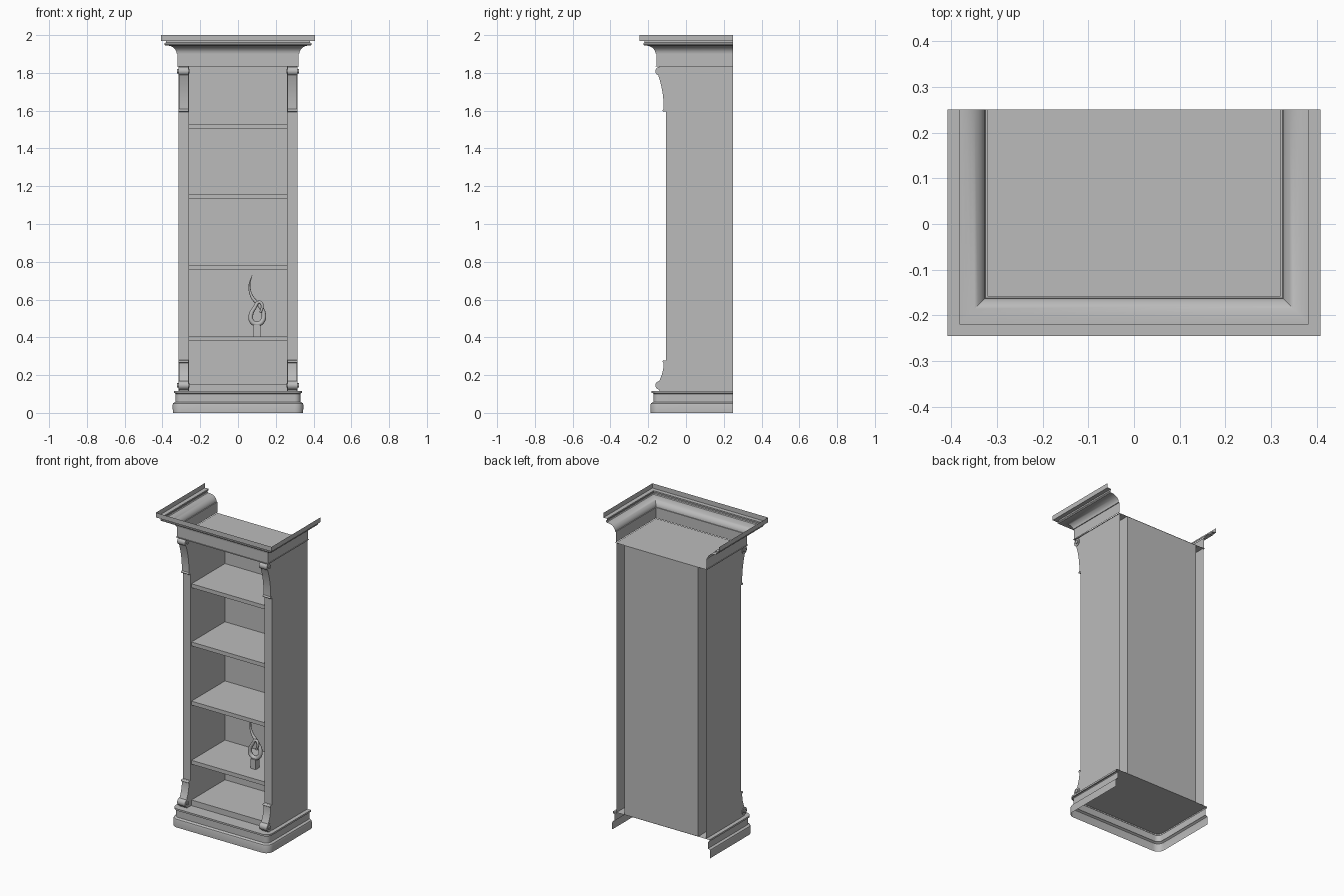
import bpy, bmesh
from math import sin, cos, pi
from mathutils import Vector

if "Cube" in bpy.data.objects:
    bpy.data.objects.remove(bpy.data.objects["Cube"])

GREY = (0.5, 0.5, 0.5, 1)
mat = bpy.data.materials.new("plain grey")
mat.use_nodes = True
mat.diffuse_color = GREY
mat.node_tree.nodes["Principled BSDF"].inputs["Base Color"].default_value = GREY

BACK, FRONT = 0.25, -0.105
SIDE, INNER = 0.315, 0.26
FLOOR, CEILING = 0.116, 1.833


def finish(name, bm, mirror=False, smooth=False):
    me = bpy.data.meshes.new(name)
    bm.to_mesh(me)
    bm.free()
    ob = bpy.data.objects.new(name, me)
    bpy.context.collection.objects.link(ob)
    me.materials.append(mat)
    if mirror:
        ob.modifiers.new("Mirror", 'MIRROR')
    if smooth:
        bpy.ops.object.select_all(action='DESELECT')
        ob.select_set(True)
        bpy.context.view_layer.objects.active = ob
        bpy.ops.object.shade_smooth_by_angle(angle=0.6)
    return ob


def loft(bm, rows):
    """Skin a grid of points."""
    vs = [[bm.verts.new(p) for p in row] for row in rows]
    for a, b in zip(vs, vs[1:]):
        for i in range(len(a) - 1):
            bm.faces.new((a[i], b[i], b[i + 1], a[i + 1]))


def box(bm, x0, x1, y0, y1, z0, z1):
    vs = bmesh.ops.create_cube(bm, size=1)["verts"]
    for v in vs:
        v.co = Vector((x0 if v.co.x < 0 else x1, y0 if v.co.y < 0 else y1,
                       z0 if v.co.z < 0 else z1))


def plate(name, pts):
    bm = bmesh.new()
    bm.faces.new([bm.verts.new(p) for p in pts])
    return finish(name, bm)


def moulding_path(hx, y, radius):
    """Open path round left, front and right: (x, y, normal x, normal y)."""
    right = [(hx, BACK, 1, 0)]
    if radius:
        cx, cy = hx - radius, y + radius
        for i in range(7):
            a = i / 6 * pi / 2
            right.append((cx + radius * cos(a), cy - radius * sin(a), cos(a), -sin(a)))
    else:
        right.append((hx, y, 1, -1))
    return right + [(-x, y, -nx, ny) for x, y, nx, ny in reversed(right)]


def moulding(name, path, profile):
    bm = bmesh.new()
    loft(bm, [[(x + nx * d, y + ny * d, z) for d, z in profile] for x, y, nx, ny in path])
    bmesh.ops.recalc_face_normals(bm, faces=bm.faces)
    # face outwards at the front
    f = min(bm.faces, key=lambda f: f.calc_center_median().y)
    if f.normal.y > 0:
        bmesh.ops.reverse_faces(bm, faces=bm.faces)
    return finish(name, bm, smooth=True)


# Plinth: open-backed shell with stepped, rounded mouldings
plinth_path = moulding_path(0.33, -0.172, 0.03)
moulding("plinth", plinth_path,
         [(0.015, 0), (0.016, 0.042), (0.013, 0.051), (0.006, 0.056), (0, 0.058),
          (0, 0.1), (0.004, 0.104), (0.01, 0.105), (0.01, FLOOR)])
plate("plinth_top", [(x + nx * 0.01, y + ny * 0.01, FLOOR) for x, y, nx, ny in reversed(plinth_path)])

# Crown: frieze, cove and rim, open above and behind
cove = [(0.005 + 0.053 * (1 - cos(i / 8 * pi / 2)), 1.903 + 0.042 * sin(i / 8 * pi / 2))
        for i in range(9)]
crown_path = moulding_path(0.32, -0.157, 0)
moulding("crown", crown_path,
         [(0.004, CEILING), (0.004, 1.837), (0, 1.837), (0, 1.903)] + cove +
         [(0.065, 1.945), (0.069, 1.95), (0.069, 1.957), (0.062, 1.961),
          (0.062, 1.97), (0.088, 1.97), (0.088, 2)])
plate("cabinet_top", [(x, y, CEILING) for x, y, nx, ny in reversed(crown_path)])

# Hollow side walls with front pillars, open at the back
bm = bmesh.new()
plan = [(INNER, BACK), (INNER, FRONT), (SIDE, FRONT), (SIDE, BACK)]
loft(bm, [[(x, y, FLOOR), (x, y, CEILING)] for x, y in plan])
finish("side_walls", bm, mirror=True)

# Back panel
bm = bmesh.new()
box(bm, -INNER, INNER, 0.24, BACK - 0.002, FLOOR, CEILING)
finish("back_panel", bm)

# Shelves, bottom board first
for i, top in enumerate((0.152, 0.405, 0.782, 1.159, 1.53)):
    bm = bmesh.new()
    box(bm, -INNER, INNER, FRONT + 0.008, 0.24, FLOOR if i == 0 else top - 0.025, top)
    finish("bottom_board" if i == 0 else f"shelf_{i}", bm)


def cylinder(bm, y, z, r, x0, x1):
    ring = [(y + r * cos(i * pi / 8), z + r * sin(i * pi / 8)) for i in range(16)]
    prism(bm, ring, x0, x1)


def prism(bm, outline, x0, x1):
    a = [bm.verts.new((x0, y, z)) for y, z in outline]
    b = [bm.verts.new((x1, y, z)) for y, z in outline]
    n = len(a)
    faces = [bm.faces.new(a), bm.faces.new(b[::-1])]
    for i in range(n):
        faces.append(bm.faces.new((a[i], b[i], b[(i + 1) % n], a[(i + 1) % n])))
    bmesh.ops.recalc_face_normals(bm, faces=faces)


def corbel(name, z_scroll, z_tip, z_end):
    """Scroll bracket whose concave front sweeps from scroll to tip."""
    bm = bmesh.new()
    curve = [(-0.118 - 0.036 * (1 - sin(t * pi / 2)) ** 1.3, z_scroll + (z_tip - z_scroll) * t)
             for t in (i / 12 for i in range(13))]
    prism(bm, [(FRONT, z_end), (-0.14, z_end)] + curve + [(FRONT, z_tip)], 0.263, 0.313)
    cylinder(bm, -0.139, z_scroll, 0.023, 0.261, 0.316)
    cylinder(bm, -0.137, z_scroll, 0.011, 0.256, 0.322)
    cylinder(bm, -0.117, z_tip + (0.006 if z_tip > 1 else -0.006), 0.007, 0.261, 0.315)
    finish(name, bm, mirror=True, smooth=True)


corbel("upper_corbels", 1.809, 1.595, CEILING)
corbel("lower_corbels", 0.146, 0.278, FLOOR)

# Ornament: square post carrying a looped horn that tapers to a tip
bm = bmesh.new()
box(bm, 0.08, 0.118, 0.01, 0.048, 0.405, 0.466)
finish("ornament_post", bm)

horn = [(0.075, 0.73, 0.001), (0.061, 0.675, 0.005), (0.074, 0.615, 0.008), (0.112, 0.57, 0.01),
        (0.136, 0.525, 0.012), (0.126, 0.482, 0.013), (0.1, 0.47, 0.013), (0.073, 0.485, 0.013),
        (0.069, 0.52, 0.012), (0.088, 0.557, 0.01), (0.113, 0.587, 0.008), (0.127, 0.575, 0.008),
        (0.119, 0.53, 0.006)]
cu = bpy.data.curves.new("ornament_horn", 'CURVE')
cu.dimensions = '3D'
cu.bevel_depth = 1
cu.bevel_resolution = 2
cu.resolution_u = 6
cu.use_fill_caps = True
sp = cu.splines.new('BEZIER')
sp.bezier_points.add(len(horn) - 1)
for i, (p, (x, z, r)) in enumerate(zip(sp.bezier_points, horn)):
    p.co = (x, 0.04 - 0.002 * i, z)
    p.radius = r
    p.handle_left_type = p.handle_right_type = 'AUTO'
cu.materials.append(mat)
bpy.context.collection.objects.link(bpy.data.objects.new("ornament_horn", cu))
